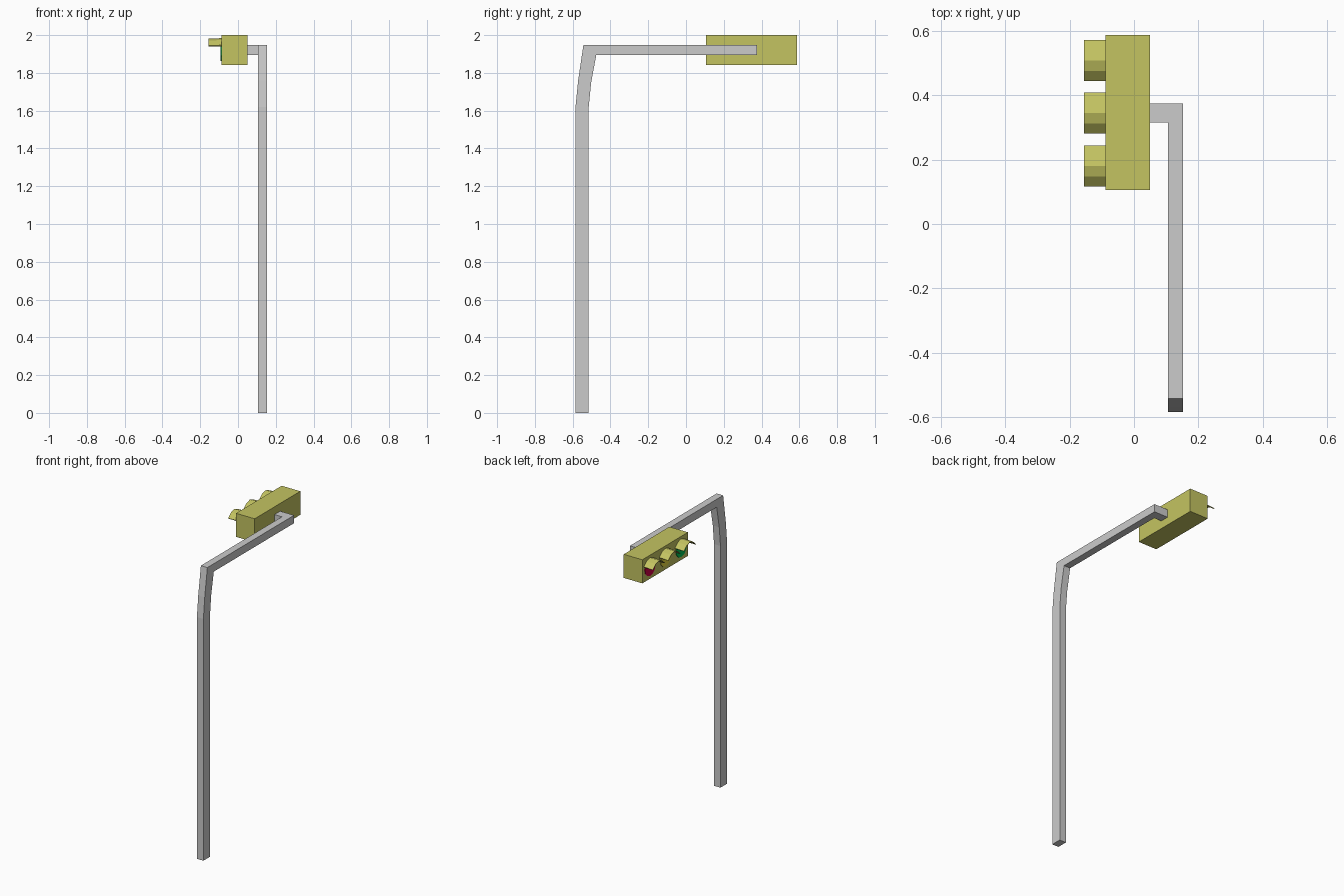
import bpy, bmesh, math
from mathutils import Matrix

if "Cube" in bpy.data.objects:
    bpy.data.objects.remove(bpy.data.objects["Cube"])


def material(name, rgb):
    m = bpy.data.materials.new(name)
    m.diffuse_color = (*rgb, 1)
    m.use_nodes = True
    m.node_tree.nodes["Principled BSDF"].inputs["Base Color"].default_value = m.diffuse_color
    return m


def finish(name, bm, mat=None):
    bmesh.ops.recalc_face_normals(bm, faces=bm.faces)
    me = bpy.data.meshes.new(name)
    bm.to_mesh(me)
    bm.free()
    ob = bpy.data.objects.new(name, me)
    bpy.context.collection.objects.link(ob)
    if mat:
        me.materials.append(mat)
    return ob


def box(name, lo, hi, mat=None):
    bm = bmesh.new()
    size = [b - a for a, b in zip(lo, hi)]
    mid = [(a + b) / 2 for a, b in zip(lo, hi)]
    bmesh.ops.create_cube(bm, size=1, matrix=Matrix.Translation(mid) @ Matrix.Diagonal((*size, 1)))
    return finish(name, bm, mat)


def loft(name, rings, mat=None):
    """Join equal-length closed rings and cap both ends."""
    bm = bmesh.new()
    vs = [[bm.verts.new(p) for p in ring] for ring in rings]
    n = len(vs[0])
    for a, b in zip(vs, vs[1:]):
        for i in range(n):
            j = (i + 1) % n
            bm.faces.new((a[i], a[j], b[j], b[i]))
    bm.faces.new(vs[0])
    bm.faces.new(vs[-1])
    return finish(name, bm, mat)


olive = material("olive", (0.55, 0.55, 0.12))
colours = [("green", (0.0, 0.5, 0.08)), ("amber", (0.75, 0.65, 0.05)), ("red", (0.6, 0.0, 0.06))]

# Bent square post and arm, then the sideways bracket
X0, X1 = 0.105, 0.153
path = [((-0.585, 0), (-0.515, 0)), ((-0.585, 1.62), (-0.515, 1.62)),
        ((-0.571, 1.76), (-0.502, 1.75)), ((-0.543, 1.948), (-0.475, 1.895)),
        ((0.375, 1.948), (0.375, 1.895))]
loft("post_and_arm", [[(X0, *a), (X1, *a), (X1, *b), (X0, *b)] for a, b in path])
box("bracket", (0.045, 0.315, 1.895), (X0, 0.375, 1.948))

# Signal housing
FACE = -0.088
box("signal_housing", (FACE, 0.105, 1.842), (0.05, 0.588, 2.0), olive)

# Lamps with arched visors
arch = [(-0.064, 1.947), (-0.033, 1.974), (0, 1.984), (0.033, 1.974), (0.064, 1.947)]
for (label, rgb), y in zip(colours, (0.18, 0.345, 0.509)):
    bm = bmesh.new()
    bmesh.ops.create_cone(bm, cap_ends=True, segments=12, radius1=0.056, radius2=0.056, depth=0.012,
                          matrix=Matrix.Translation((FACE + 0.002, y, 1.92)) @ Matrix.Rotation(math.pi / 2, 4, 'Y'))
    finish(label + "_lamp", bm, material(label, rgb))

    rings = []
    for x, dz, t in ((FACE + 0.003, 0, 0.006), (-0.155, -0.003, 0.003)):
        top = [(x, y + py, pz + dz) for py, pz in arch]
        under = [(x, y + py * 0.95, pz + dz - t) for py, pz in reversed(arch)]
        rings.append(top + under)
    loft(label + "_visor", rings, olive)
